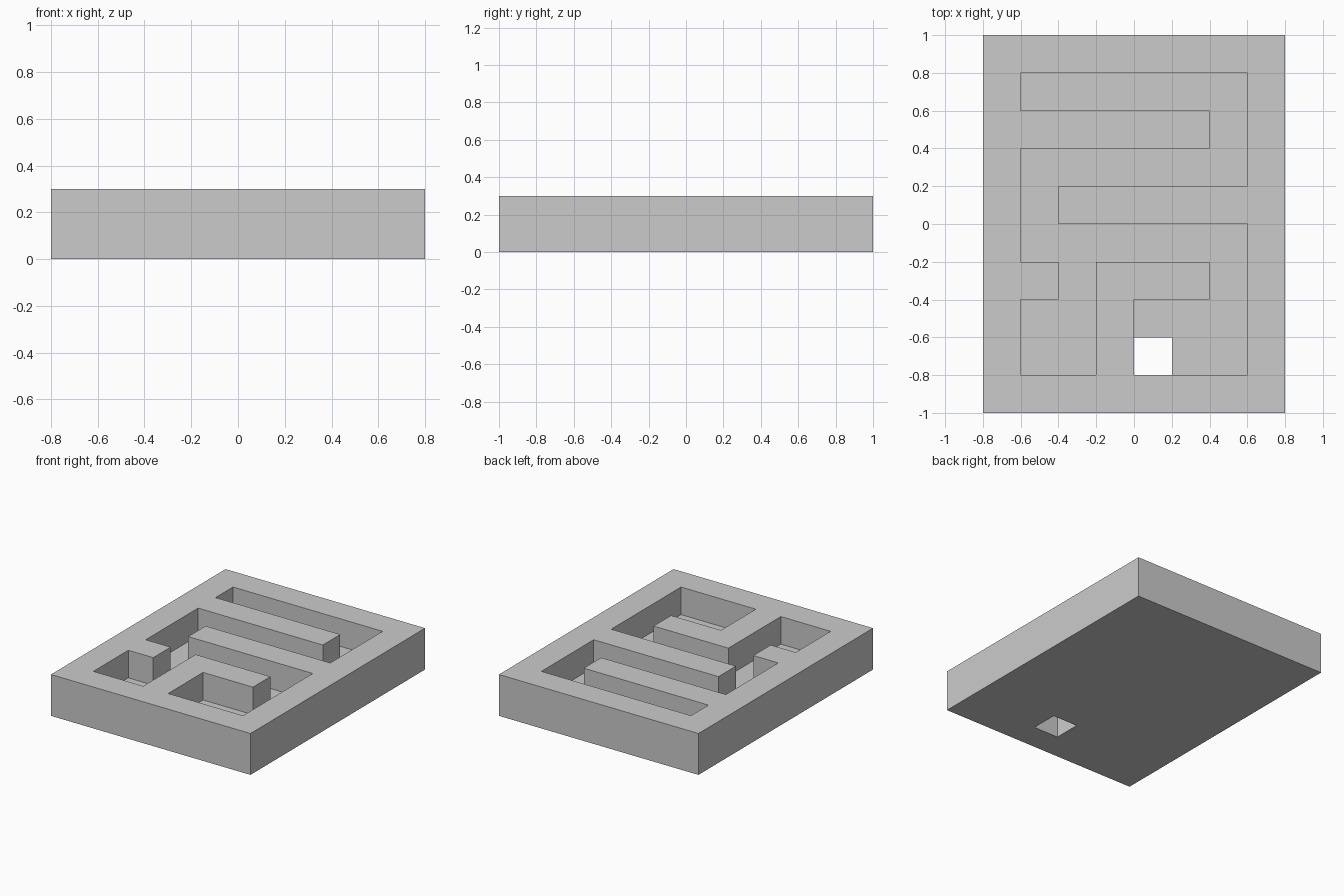
import bpy
import bmesh

cube = bpy.data.objects.get("Cube")
if cube:
    bpy.data.objects.remove(cube, do_unlink=True)

# Floor plan, back row first: # wall, . channel, o drain hole
PLAN = [
    "########",
    "#......#",
    "######.#",
    "#......#",
    "#.######",
    "#......#",
    "##.###.#",
    "#..#...#",
    "#..#o..#",
    "########",
]
CELL = 0.2
LEVELS = (0.0, 0.1, 0.3)    # underside, channel floor, wall top
COLS, ROWS = len(PLAN[0]), len(PLAN)


def solid(i, j, k):
    """True where the block has material at column i, row j, layer k."""
    if not (0 <= i < COLS and 0 <= j < ROWS and 0 <= k < 2):
        return False
    cell = PLAN[ROWS - 1 - j][i]
    return cell == "#" or (cell == "." and k == 0)


def corner(i, j, k):
    return ((i - COLS / 2) * CELL, (j - ROWS / 2) * CELL, LEVELS[k])


def add_side(bm, cell, axis, step):
    """Add the face of a cell that looks along the axis, outwards."""
    u, v = (axis + 1) % 3, (axis + 2) % 3
    verts = []
    for du, dv in ((0, 0), (1, 0), (1, 1), (0, 1)):
        p = list(cell)
        p[axis] += step > 0
        p[u] += du
        p[v] += dv
        verts.append(bm.verts.new(corner(*p)))
    bm.faces.new(verts if step > 0 else verts[::-1])


# Maze block: faces only where material meets air
bm = bmesh.new()
for i in range(COLS):
    for j in range(ROWS):
        for k in range(2):
            if not solid(i, j, k):
                continue
            for axis in range(3):
                for step in (-1, 1):
                    n = [i, j, k]
                    n[axis] += step
                    if not solid(*n):
                        add_side(bm, (i, j, k), axis, step)

# Weld and merge flat areas into large clean faces
bmesh.ops.remove_doubles(bm, verts=bm.verts, dist=0.001)
bmesh.ops.dissolve_limit(bm, angle_limit=0.01, verts=bm.verts, edges=bm.edges)
bmesh.ops.recalc_face_normals(bm, faces=bm.faces)

mesh = bpy.data.meshes.new("maze_block")
bm.to_mesh(mesh)
bm.free()
maze = bpy.data.objects.new("maze_block", mesh)
bpy.context.collection.objects.link(maze)

# Single plain grey
grey = bpy.data.materials.new("plain_grey")
grey.use_nodes = True
color = (0.6, 0.6, 0.6, 1.0)
grey.diffuse_color = color
grey.node_tree.nodes["Principled BSDF"].inputs["Base Color"].default_value = color
mesh.materials.append(grey)
